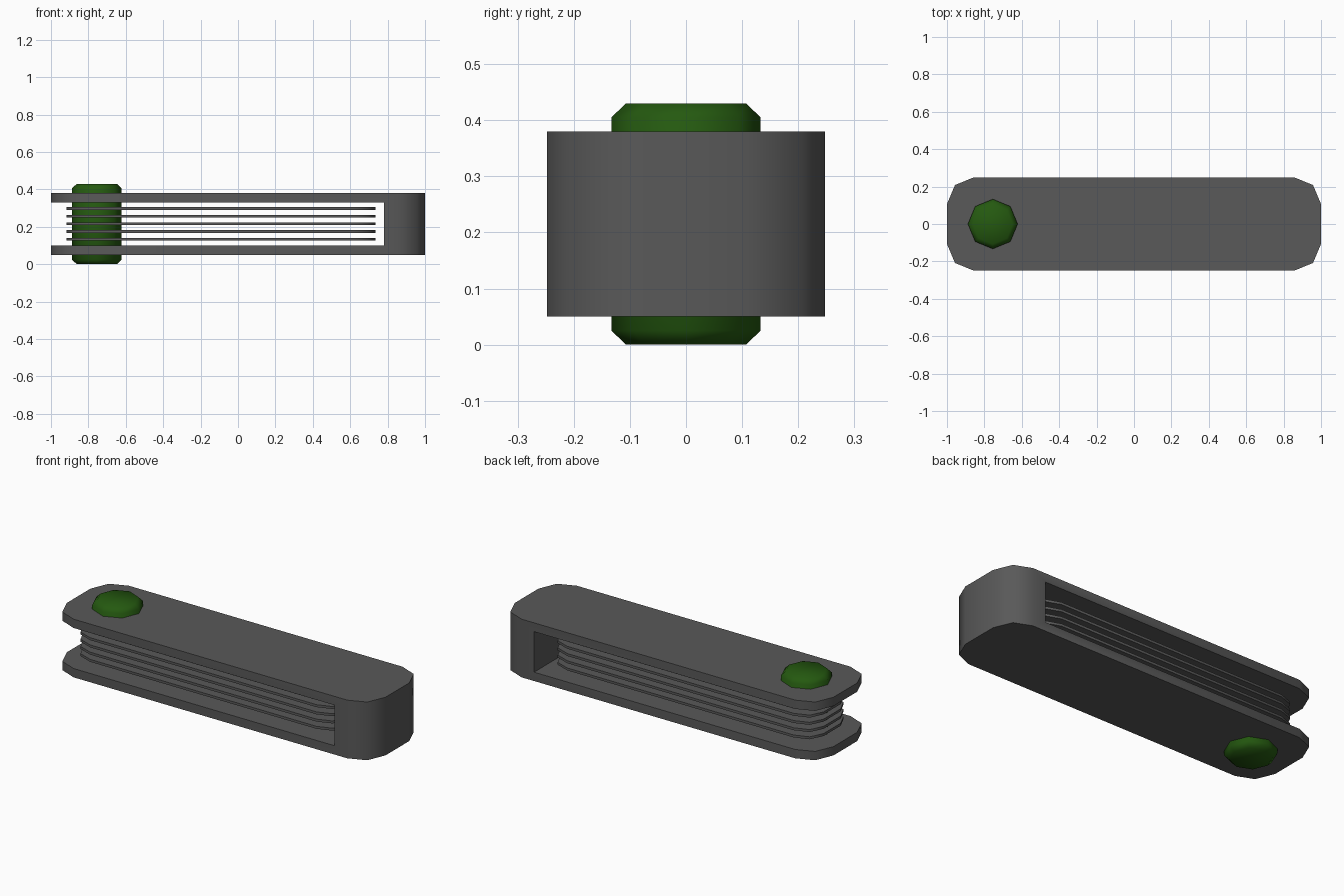
import bpy, bmesh, math

if "Cube" in bpy.data.objects:
    bpy.data.objects.remove(bpy.data.objects["Cube"])


def material(name, color):
    m = bpy.data.materials.new(name)
    m.diffuse_color = (*color, 1)
    m.use_nodes = True
    m.node_tree.nodes["Principled BSDF"].inputs["Base Color"].default_value = m.diffuse_color
    return m


GREY = material("dark grey", (0.1, 0.1, 0.1))
GREEN = material("dark green", (0.018, 0.1, 0.005))


def make(name, bm, mat, smooth=True):
    bmesh.ops.recalc_face_normals(bm, faces=bm.faces)
    me = bpy.data.meshes.new(name)
    bm.to_mesh(me)
    bm.free()
    ob = bpy.data.objects.new(name, me)
    bpy.context.collection.objects.link(ob)
    me.materials.append(mat)
    if smooth:
        bpy.ops.object.select_all(action='DESELECT')
        bpy.context.view_layer.objects.active = ob
        ob.select_set(True)
        bpy.ops.object.shade_smooth_by_angle(angle=math.radians(50))
    return ob


def rounded_slab(x0, x1, half_w, z0, z1):
    """Rounded-end outline, mirrored into four quadrants and extruded."""
    cx, hx = (x0 + x1) / 2, (x1 - x0) / 2
    q = [(1, 0.43), (0.957, 0.84), (0.86, 1)]
    pts = q + [(-x, y) for x, y in q[::-1]]
    pts += [(-x, -y) for x, y in pts]
    bm = bmesh.new()
    f = bm.faces.new([bm.verts.new((cx + x * hx, y * half_w, z0)) for x, y in pts])
    top = bmesh.ops.extrude_face_region(bm, geom=[f])
    verts = [v for v in top["geom"] if isinstance(v, bmesh.types.BMVert)]
    bmesh.ops.translate(bm, verts=verts, vec=(0, 0, z1 - z0))
    if not f.is_valid or len([g for g in bm.faces if all(abs(v.co.z - z0) < 1e-6 for v in g.verts)]) == 0:
        bm.faces.new([v for v in bm.verts if abs(v.co.z - z0) < 1e-6])
    return bm


# Case: rounded block with a slot open at the left end and both sides
case = make("case", rounded_slab(-1, 1, 0.248, 0.05, 0.38), GREY)
bm = bmesh.new()
bmesh.ops.create_cube(bm, size=1)
for v in bm.verts:
    v.co = (-0.21 + v.co.x * 1.98, v.co.y * 0.8, 0.215 + v.co.z * 0.23)
cutter = make("slot_cutter", bm, GREY, smooth=False)
cutter.hide_render = True
cutter.hide_viewport = False
mod = case.modifiers.new("slot", 'BOOLEAN')
mod.object = cutter
mod.operation = 'DIFFERENCE'
mod.solver = 'EXACT'
bpy.ops.object.select_all(action='DESELECT')
bpy.context.view_layer.objects.active = case
case.select_set(True)
bpy.ops.object.modifier_apply(modifier=mod.name)
bpy.data.objects.remove(cutter)
bpy.ops.object.shade_smooth_by_angle(angle=math.radians(50))

# Five thin blades stacked in the slot
for i in range(5):
    z = 0.134 + i * 0.041
    make(f"blade_{i + 1}", rounded_slab(-0.918, 0.735, 0.18, z - 0.007, z + 0.007), GREY)

# Pivot pin: eight-sided, chamfered at both ends
bm = bmesh.new()
rings = []
for r, z in [(0.107, 0), (0.133, 0.025), (0.133, 0.405), (0.107, 0.43)]:
    rings.append([bm.verts.new((-0.755 + r * math.cos(math.tau * k / 8),
                                r * math.sin(math.tau * k / 8), z)) for k in range(8)])
for a, b in zip(rings, rings[1:]):
    for k in range(8):
        bm.faces.new((a[k], a[(k + 1) % 8], b[(k + 1) % 8], b[k]))
bm.faces.new(rings[0][::-1])
bm.faces.new(rings[-1])
make("pivot_pin", bm, GREEN)
